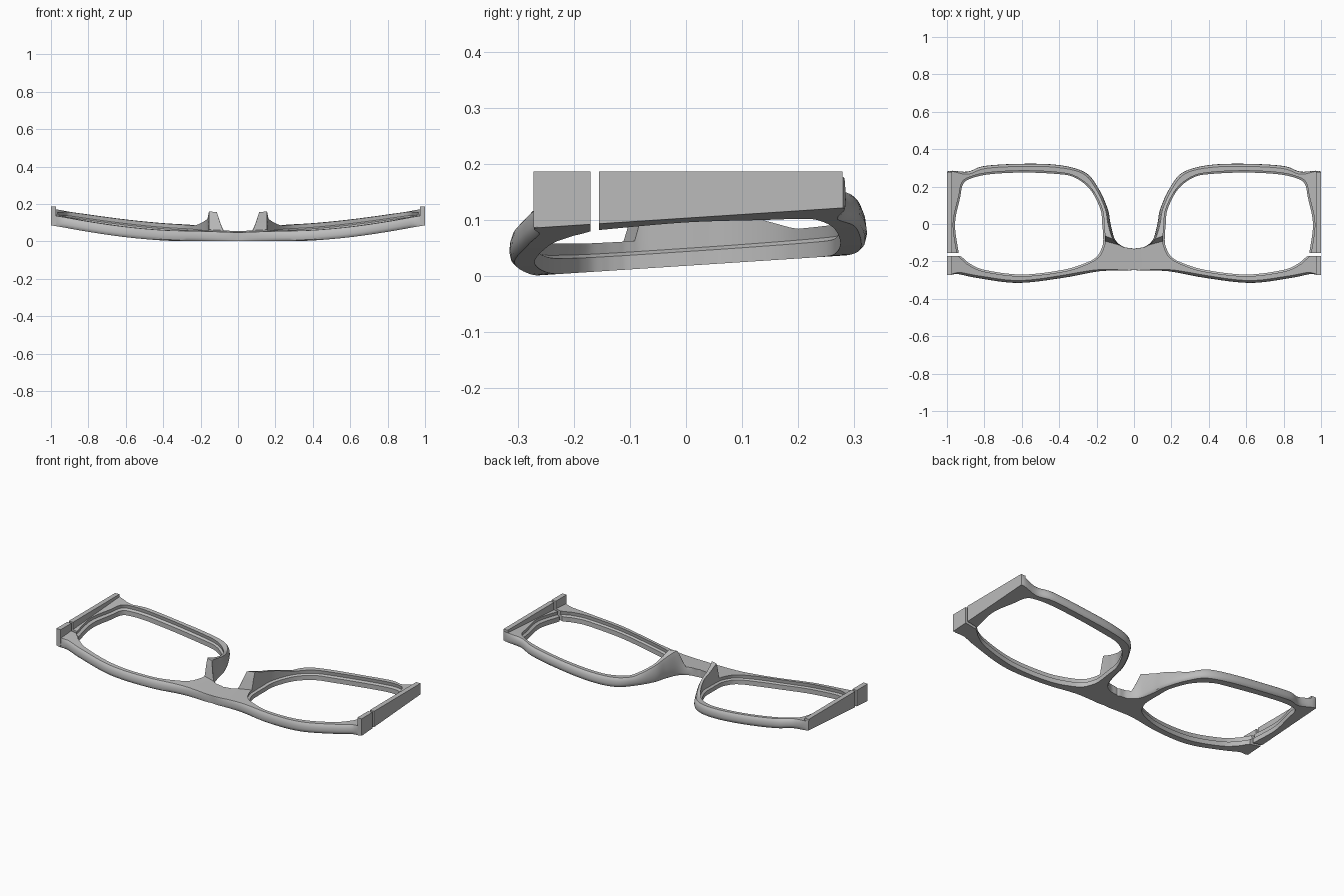
import bpy, bmesh
from mathutils import Vector

cube = bpy.data.objects.get("Cube")
if cube:
    bpy.data.objects.remove(cube, do_unlink=True)

grey = bpy.data.materials.new("frame_grey")
grey.use_nodes = True
grey.diffuse_color = (0.5, 0.5, 0.5, 1)
grey.node_tree.nodes["Principled BSDF"].inputs["Base Color"].default_value = (0.5, 0.5, 0.5, 1)

# Paired outline stations: outer x, outer y, lens opening x, lens opening y.
# The run starts at one side of the hinge slit and ends at the other.
STATIONS = [
    (1, -.17, .93, -.17), (1, -.265, .91, -.185), (.94, -.268, .88, -.21),
    (.83, -.29, .8, -.245), (.62, -.315, .6, -.27), (.38, -.288, .38, -.245),
    (.18, -.252, .25, -.205), (0, -.245, .2, -.175), (0, -.19, .18, -.145),
    (0, -.135, .17, -.12), (.05, -.125, .165, -.1), (.1, -.085, .165, -.06),
    (.125, 0, .17, 0), (.14, .08, .18, .08), (.19, .19, .235, .185),
    (.26, .275, .32, .25), (.4, .315, .42, .268), (.6, .322, .6, .275),
    (.8, .31, .78, .265), (.89, .28, .88, .24), (1, .28, .915, .21),
    (1, .2, .93, .14), (1, 0, .957, 0), (1, -.155, .937, -.155),
]
STEPS = 6


def clamp(value, low=0.0, high=1.0):
    return max(low, min(high, value))


def smooth_run(points):
    """Catmull-Rom interpolation of the paired outlines."""
    pts = [Vector(p) for p in points]
    pts = [pts[0]] + pts + [pts[-1]]
    run = []
    for a, b, c, d in zip(pts, pts[1:], pts[2:], pts[3:]):
        for i in range(STEPS):
            t = i / STEPS
            run.append(b + (c - a) * t / 2 + (a * 2 - b * 5 + c * 4 - d) * t * t / 2
                       + (b * 3 - a - c * 3 + d) * t ** 3 / 2)
    return run + [pts[-1]]


def underside(x, y):
    """Wrapped and tilted lower surface."""
    return .001 + .085 * clamp((x - .3) / .7) ** 1.5 + .065 * (y + .27)


def pad_height(x, y):
    """Extra height of the nose pad along the inner rim."""
    if x > .3 or y < -.13:
        return 0
    return .095 * clamp((x - .07) / .03) * clamp((.2 - y) / .28)


def section(station):
    """Rounded outside, flat top and a lens groove inside."""
    outer = Vector((clamp(station[0]), station[1]))
    inner = Vector(station[2:])
    width = (inner - outer).length
    inward = (inner - outer) / width
    soft = clamp(outer.x / .08) * clamp((1 - outer.x) / .06)
    pad = pad_height(*outer)
    # inset, height fraction, share of pad height
    profile = [(.01 * soft, 0, 0), (.003 * soft, .12, 0), (0, .35, 0), (.002 * soft, .65, .3),
               (.007 * soft, .88, .8), (.014 * soft, 1, 1), (width - .01, 1, 1),
               (width - .014, .62, 0), (width, .5, 0), (width, 0, 0)]
    ring = []
    for inset, height, share in profile:
        p = outer + inward * inset
        thick = .045 + .01 * clamp(p.x / .3)
        ring.append((p.x, p.y, underside(p.x, p.y) + height * thick + share * pad))
    return ring


def finish(obj, angle=.6):
    obj.data.materials.append(grey)
    mirror = obj.modifiers.new("mirror", 'MIRROR')
    mirror.use_clip = True
    mirror.merge_threshold = .0005
    bpy.ops.object.select_all(action='DESELECT')
    obj.select_set(True)
    bpy.context.view_layer.objects.active = obj
    bpy.ops.object.shade_smooth_by_angle(angle=angle)


def add_object(name, bm):
    bmesh.ops.recalc_face_normals(bm, faces=bm.faces[:])
    mesh = bpy.data.meshes.new(name)
    bm.to_mesh(mesh)
    bm.free()
    obj = bpy.data.objects.new(name, mesh)
    bpy.context.collection.objects.link(obj)
    finish(obj)


# Rim, bridge and nose pads as one lofted strip
bm = bmesh.new()
rings = [[bm.verts.new(p) for p in section(s)] for s in smooth_run(STATIONS)]
for r, s in zip(rings, rings[1:]):
    for i in range(len(r)):
        j = (i + 1) % len(r)
        bm.faces.new((r[i], r[j], s[j], s[i]))
bm.faces.new(rings[0])
bm.faces.new(rings[-1])
bmesh.ops.recalc_face_normals(bm, faces=bm.faces[:])
seam = [f for f in bm.faces if all(v.co.x < .0001 for v in f.verts)]
bmesh.ops.delete(bm, geom=seam, context='FACES')
add_object("rim_and_bridge", bm)

# Upright hinge walls on both sides of the slit
for name, y0, y1 in (("front_hinge_wall", -.272, -.17), ("rear_hinge_wall", -.155, .279)):
    bm = bmesh.new()
    bmesh.ops.create_cube(bm, size=1)
    bmesh.ops.scale(bm, vec=(.028, y1 - y0, .06), verts=bm.verts)
    bmesh.ops.translate(bm, vec=(.986, (y0 + y1) / 2, .157), verts=bm.verts)
    for v in bm.verts:
        if v.co.z < .157:
            v.co.z = underside(1, v.co.y) + .001
    add_object(name, bm)
